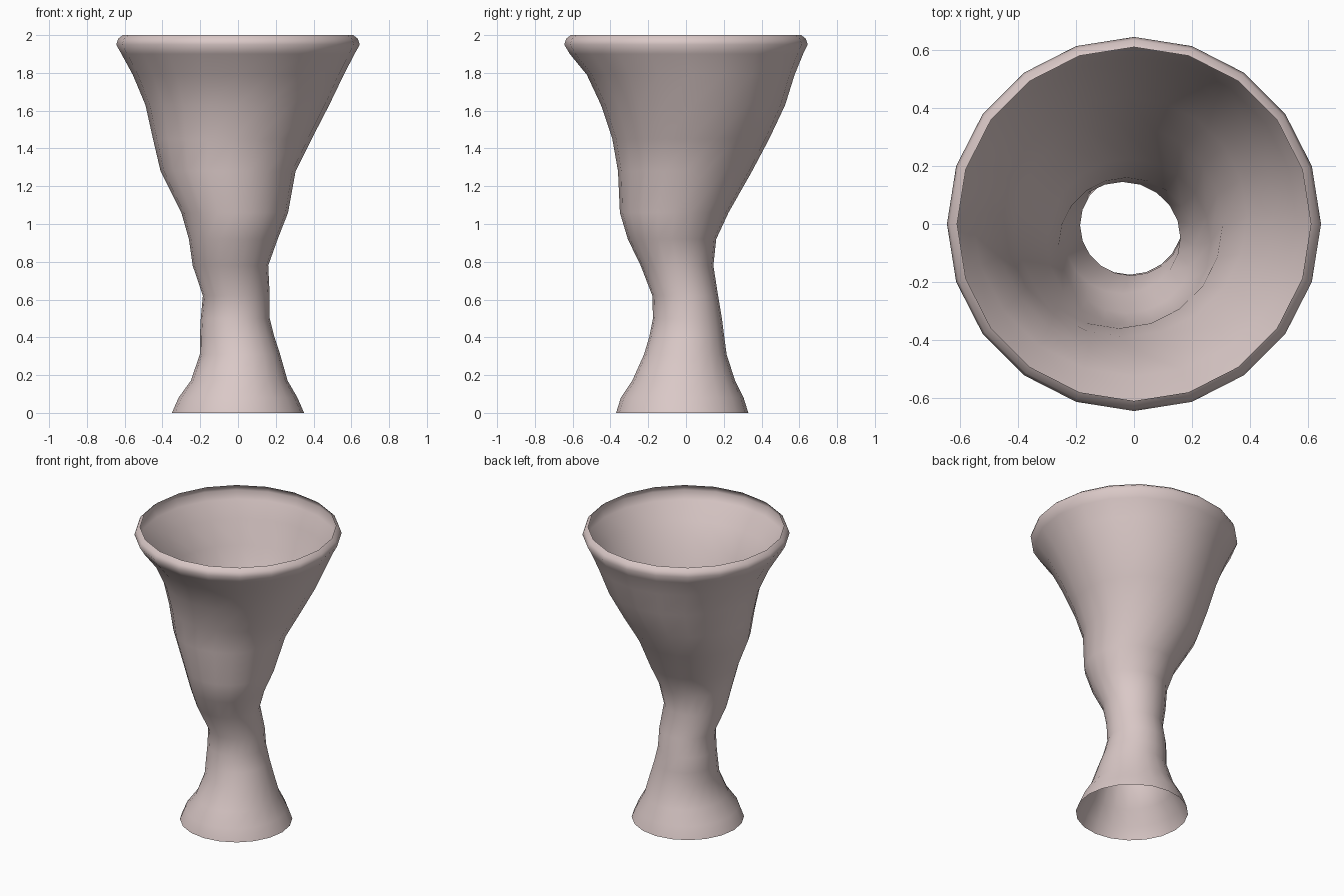
import bpy, bmesh, math

SIDES = 20

# Cross-sections of the wavy goblet: height, then x min/max and y min/max
SECTIONS = [
    (0.00, -.350, .350, -.370, .330),
    (0.08, -.315, .315, -.345, .305),
    (0.17, -.250, .263, -.285, .260),
    (0.31, -.202, .223, -.222, .215),
    (0.40, -.202, .193, -.195, .203),
    (0.50, -.197, .168, -.175, .190),
    (0.62, -.186, .168, -.178, .170),
    (0.78, -.240, .160, -.240, .145),
    (0.92, -.260, .210, -.308, .160),
    (1.06, -.300, .265, -.350, .225),
    (1.28, -.410, .305, -.360, .350),
    (1.45, -.450, .390, -.390, .440),
    (1.63, -.490, .483, -.450, .525),
    (1.79, -.557, .560, -.525, .575),
    (1.90, -.617, .617, -.615, .620),
    (1.95, -.645, .645, -.645, .645),
    (1.98, -.635, .635, -.635, .635),
    (2.00, -.610, .610, -.610, .610),
]


def ring(bm, z, x0, x1, y0, y1):
    cx, cy, rx, ry = (x0 + x1) / 2, (y0 + y1) / 2, (x1 - x0) / 2, (y1 - y0) / 2
    angles = [math.tau * i / SIDES for i in range(SIDES)]
    return [bm.verts.new((cx + rx * math.cos(a), cy + ry * math.sin(a), z)) for a in angles]


# Open thin shell lofted through the rings
bm = bmesh.new()
rings = [ring(bm, *s) for s in SECTIONS]
for low, high in zip(rings, rings[1:]):
    for i in range(SIDES):
        j = (i + 1) % SIDES
        bm.faces.new((low[i], low[j], high[j], high[i])).smooth = True
mesh = bpy.data.meshes.new("goblet_shell")
bm.to_mesh(mesh)
bm.free()
goblet = bpy.data.objects.new("goblet_shell", mesh)
bpy.context.collection.objects.link(goblet)

# Dusty pink finish
mat = bpy.data.materials.new("dusty_pink")
mat.diffuse_color = (0.70, 0.58, 0.57, 1)
mesh.materials.append(mat)
